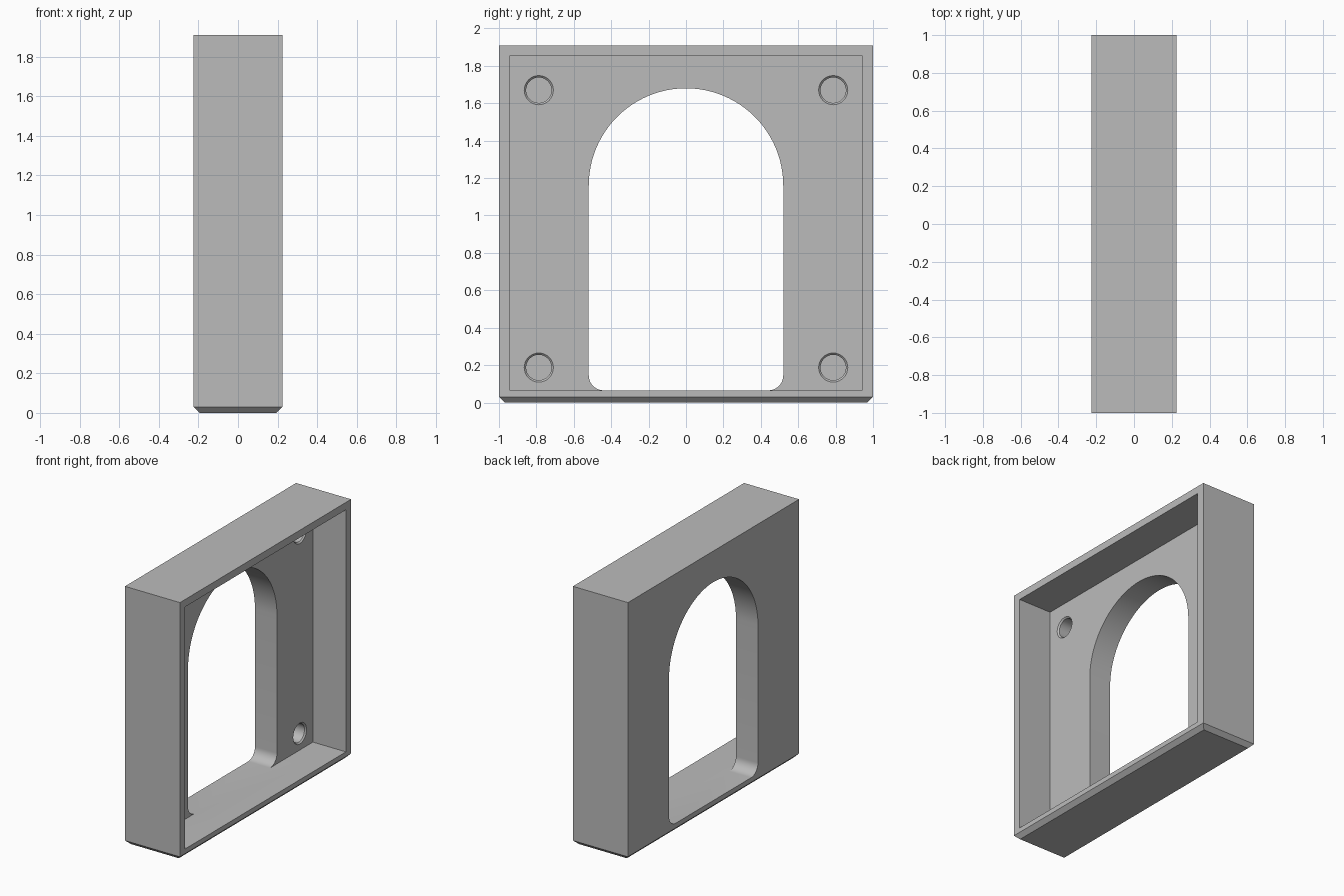
import bpy
import bmesh
from math import cos, sin, pi

if "Cube" in bpy.data.objects:
    bpy.data.objects.remove(bpy.data.objects["Cube"], do_unlink=True)

HEIGHT, HALF_X, HALF_Y = 1.91, 0.225, 1.0
FLOOR_X = -0.045          # inner face of the plate
SILL = 0.065              # inner bottom of the tray
CHAMFER = 0.03

grey = bpy.data.materials.new("grey plastic")
grey.use_nodes = True
colour = (0.5, 0.5, 0.5, 1)
grey.diffuse_color = colour
grey.node_tree.nodes["Principled BSDF"].inputs["Base Color"].default_value = colour


def loft(name, rings):
    """Closed solid through equal-length rings of points."""
    bm = bmesh.new()
    loops = [[bm.verts.new(p) for p in ring] for ring in rings]
    for a, b in zip(loops, loops[1:]):
        for i in range(len(a)):
            j = (i + 1) % len(a)
            bm.faces.new((a[i], a[j], b[j], b[i]))
    bm.faces.new(loops[0])
    bm.faces.new(loops[-1])
    bmesh.ops.recalc_face_normals(bm, faces=bm.faces)
    mesh = bpy.data.meshes.new(name)
    bm.to_mesh(mesh)
    bm.free()
    mesh.materials.append(grey)
    obj = bpy.data.objects.new(name, mesh)
    bpy.context.collection.objects.link(obj)
    return obj


def rectangle(z, inset):
    x, y = HALF_X - inset, HALF_Y - inset
    return [(-x, -y, z), (x, -y, z), (x, y, z), (-x, y, z)]


def arc(y, z, r, start, end, steps):
    angles = [start + (end - start) * i / steps for i in range(steps + 1)]
    return [(y + r * cos(a), z + r * sin(a)) for a in angles]


def extrude_x(name, outline, x0, x1):
    return loft(name, [[(x, y, z) for y, z in outline] for x in (x0, x1)])


# Outer block with a chamfered foot
frame = loft("arched_frame", [rectangle(0, CHAMFER), rectangle(CHAMFER, 0),
                              rectangle(HEIGHT, 0)])

# Tray recess open towards +x
w, top = 0.94, 1.855
cutters = [extrude_x("recess_cutter",
                     [(-w, SILL), (w, SILL), (w, top), (-w, top)], FLOOR_X, 0.4)]

# Arched opening with rounded lower corners
r, fillet = 0.52, 0.08
inner = r - fillet
outline = (arc(0, 1.16, r, 0, pi, 48)
           + arc(-inner, SILL + fillet, fillet, pi, 1.5 * pi, 10)
           + arc(inner, SILL + fillet, fillet, 1.5 * pi, 2 * pi, 10))
cutters.append(extrude_x("arch_cutter", outline, -0.4, 0.1))

# Blind corner holes with a chamfered mouth
for y in (-0.787, 0.787):
    for z in (0.187, 1.67):
        profile = [(FLOOR_X - 0.12, 0.068), (FLOOR_X - 0.01, 0.068),
                   (FLOOR_X, 0.078), (FLOOR_X + 0.03, 0.078)]
        cutters.append(loft("hole_cutter", [
            [(x, py, pz) for py, pz in arc(y, z, rad, 0, 2 * pi, 32)[:-1]]
            for x, rad in profile]))

# Cut everything, then discard the cutters
bpy.ops.object.select_all(action="DESELECT")
bpy.context.view_layer.objects.active = frame
frame.select_set(True)
for cutter in cutters:
    cutter.hide_render = True
    mod = frame.modifiers.new("cut", "BOOLEAN")
    mod.operation = "DIFFERENCE"
    mod.solver = "EXACT"
    mod.object = cutter
    bpy.ops.object.modifier_apply(modifier=mod.name)
    bpy.data.objects.remove(cutter, do_unlink=True)

bpy.ops.object.shade_smooth_by_angle(angle=pi / 6)
